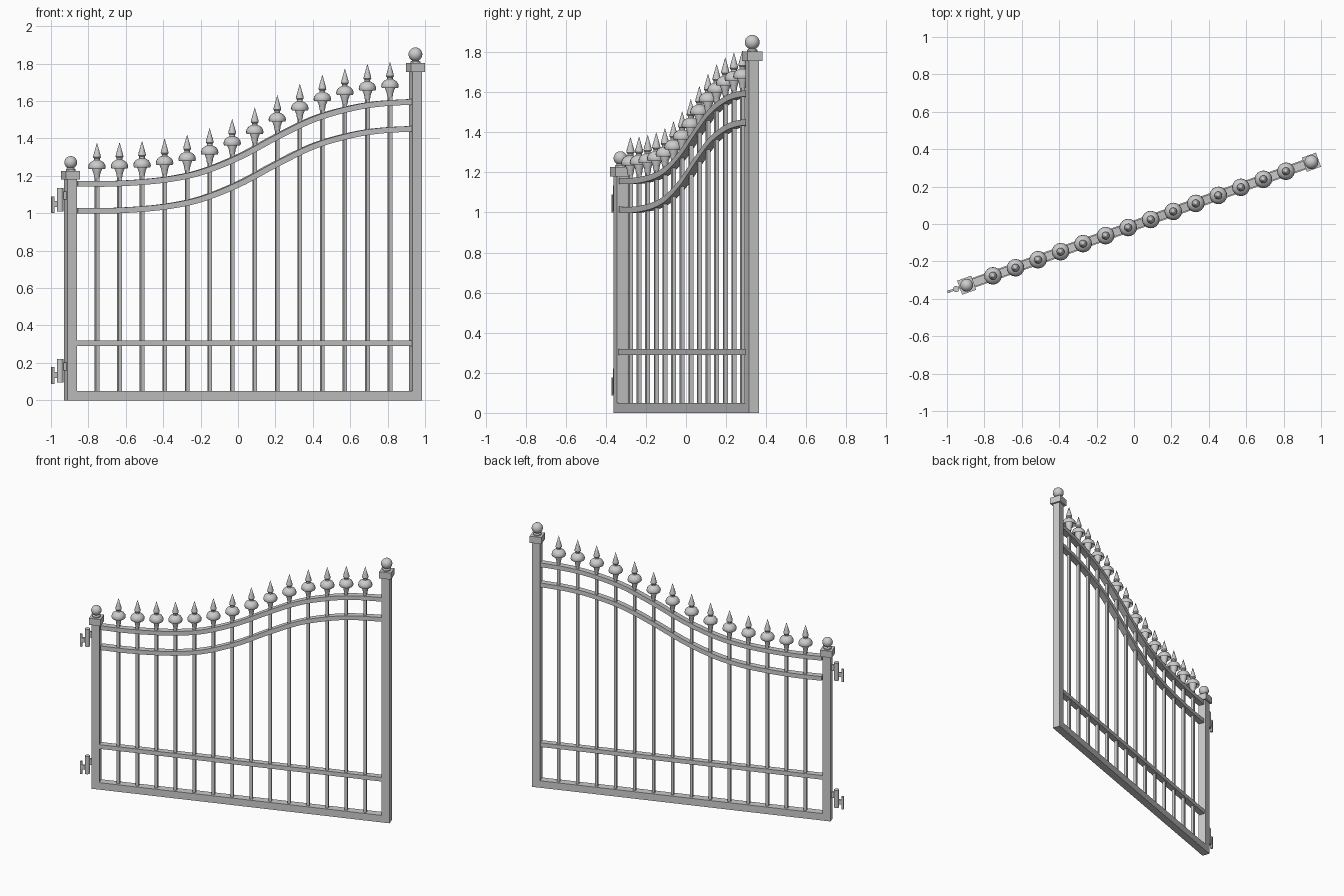
import bpy, bmesh, math
from mathutils import Matrix

if "Cube" in bpy.data.objects:
    bpy.data.objects.remove(bpy.data.objects["Cube"])

ANG = math.radians(19.64)   # whole gate leaf is swung open by this angle
C = math.cos(ANG)           # u (along the gate) = x / C


def finish(name, bm, smooth=False):
    bmesh.ops.recalc_face_normals(bm, faces=bm.faces)
    me = bpy.data.meshes.new(name)
    bm.to_mesh(me)
    bm.free()
    ob = bpy.data.objects.new(name, me)
    bpy.context.collection.objects.link(ob)
    ob.rotation_euler.z = ANG
    ob.location = (0.003, -0.007, 0)
    if smooth:
        bpy.ops.object.select_all(action='DESELECT')
        ob.select_set(True)
        bpy.context.view_layer.objects.active = ob
        bpy.ops.object.shade_smooth_by_angle(angle=math.radians(40))
    return ob


def box(name, u0, u1, depth, z0, z1):
    bm = bmesh.new()
    m = Matrix.Translation(((u0 + u1) / 2, 0, (z0 + z1) / 2)) @ Matrix.Diagonal((u1 - u0, depth, z1 - z0, 1))
    bmesh.ops.create_cube(bm, size=1, matrix=m)
    return finish(name, bm)


def lathe(name, u, z, profile, n=20):
    bm = bmesh.new()
    rings = []
    for r, h in profile:
        if r == 0:
            rings.append([bm.verts.new((u, 0, z + h))])
        else:
            rings.append([bm.verts.new((u + r * math.cos(2 * math.pi * k / n),
                                        r * math.sin(2 * math.pi * k / n), z + h)) for k in range(n)])
    for a, b in zip(rings, rings[1:]):
        for k in range(n):
            j = (k + 1) % n
            vs = [a[k % len(a)], a[j % len(a)], b[j % len(b)], b[k % len(b)]]
            bm.faces.new(list(dict.fromkeys(vs)))
    return finish(name, bm, True)


# Height of the upper rail centre line along x
PTS = [(-0.86, 1.158), (-0.7, 1.157), (-0.5, 1.168), (-0.35, 1.186), (-0.2, 1.22), (0, 1.3),
       (0.2, 1.407), (0.4, 1.503), (0.6, 1.561), (0.75, 1.585), (0.93, 1.596)]


def rail_z(x):
    def slope(i):
        a, b = PTS[max(i - 1, 0)], PTS[min(i + 1, len(PTS) - 1)]
        return (b[1] - a[1]) / (b[0] - a[0])
    i = max(k for k in range(len(PTS) - 1) if PTS[k][0] <= x or k == 0)
    (x0, z0), (x1, z1) = PTS[i], PTS[i + 1]
    h = x1 - x0
    t = (x - x0) / h
    return (z0 * (2*t**3 - 3*t**2 + 1) + slope(i) * h * (t**3 - 2*t**2 + t)
            + z1 * (3*t**2 - 2*t**3) + slope(i + 1) * h * (t**3 - t**2))


def curved_rail(name, drop, depth=0.042, thick=0.03, n=40):
    bm = bmesh.new()
    rings = []
    for i in range(n + 1):
        x = -0.865 + 1.785 * i / n
        s = (rail_z(x + 0.005) - rail_z(x - 0.005)) / 0.01 * C
        a = math.atan(s)
        du, dz = -math.sin(a) * thick / 2, math.cos(a) * thick / 2
        u, z, d = x / C, rail_z(x) - drop, depth / 2
        rings.append([bm.verts.new(p) for p in ((u - du, -d, z - dz), (u - du, d, z - dz),
                                                (u + du, d, z + dz), (u + du, -d, z + dz))])
    for a, b in zip(rings, rings[1:]):
        for k in range(4):
            bm.faces.new((a[k], a[(k + 1) % 4], b[(k + 1) % 4], b[k]))
    bm.faces.new(rings[0])
    bm.faces.new(rings[-1])
    return finish(name, bm, True)


# Posts with square caps and ball tops
UL, UR = -0.953, 1.004
for side, u, cap, r in (("hinge", UL, 1.18, 0.034), ("latch", UR, 1.755, 0.037)):
    box(side + "_post", u - 0.027, u + 0.027, 0.054, 0, cap + 0.01)
    box(side + "_post_cap", u - 0.04, u + 0.04, 0.08, cap, cap + 0.047)
    prof = [(0.026, 0.04), (0.026, 0.055), (0.017, 0.062)]
    zc = 0.062 + r * 0.87
    prof += [(r * math.sin(t), zc - r * math.cos(t)) for t in [math.pi * k / 12 for k in range(2, 12)]]
    lathe(side + "_post_ball", u, cap, prof + [(0, zc + r)])

# Straight and curved rails
box("bottom_rail", UL, UR, 0.053, 0, 0.05)
box("lower_rail", UL, UR, 0.042, 0.29, 0.32)
curved_rail("upper_curved_rail", 0)
curved_rail("second_curved_rail", 0.144)

# Pickets with spear finials (profile measured down from the tip)
FINIAL = [(0, -0.192), (0.013, -0.192), (0.016, -0.18), (0.018, -0.165), (0.027, -0.142), (0.027, -0.136),
          (0.024, -0.122), (0.033, -0.122), (0.039, -0.13), (0.043, -0.142), (0.047, -0.133),
          (0.044, -0.118), (0.036, -0.106), (0.024, -0.098), (0.015, -0.094), (0.015, -0.085),
          (0.021, -0.078), (0.019, -0.066), (0.011, -0.038), (0, 0)]
for i in range(14):
    x = -0.757 + 0.1205 * i
    u, tip = x / C, rail_z(x) + 0.221
    box("picket", u - 0.0097, u + 0.0097, 0.0195, 0.04, tip - 0.17)
    lathe("spear_finial", u, tip, FINIAL, 16)

# Hinges: arm, barrel, stem and fixing plate
for z in (0.095, 1.008):
    box("hinge_arm", -1.012, UL, 0.014, z + 0.065, z + 0.108)
    lathe("hinge_barrel", -1.013, z, [(0, 0), (0.017, 0), (0.017, 0.126), (0, 0.126)], 16)
    box("hinge_stem", -1.05, -1.012, 0.012, z + 0.025, z + 0.057)
    box("hinge_plate", -1.062, -1.047, 0.014, z - 0.008, z + 0.082)
